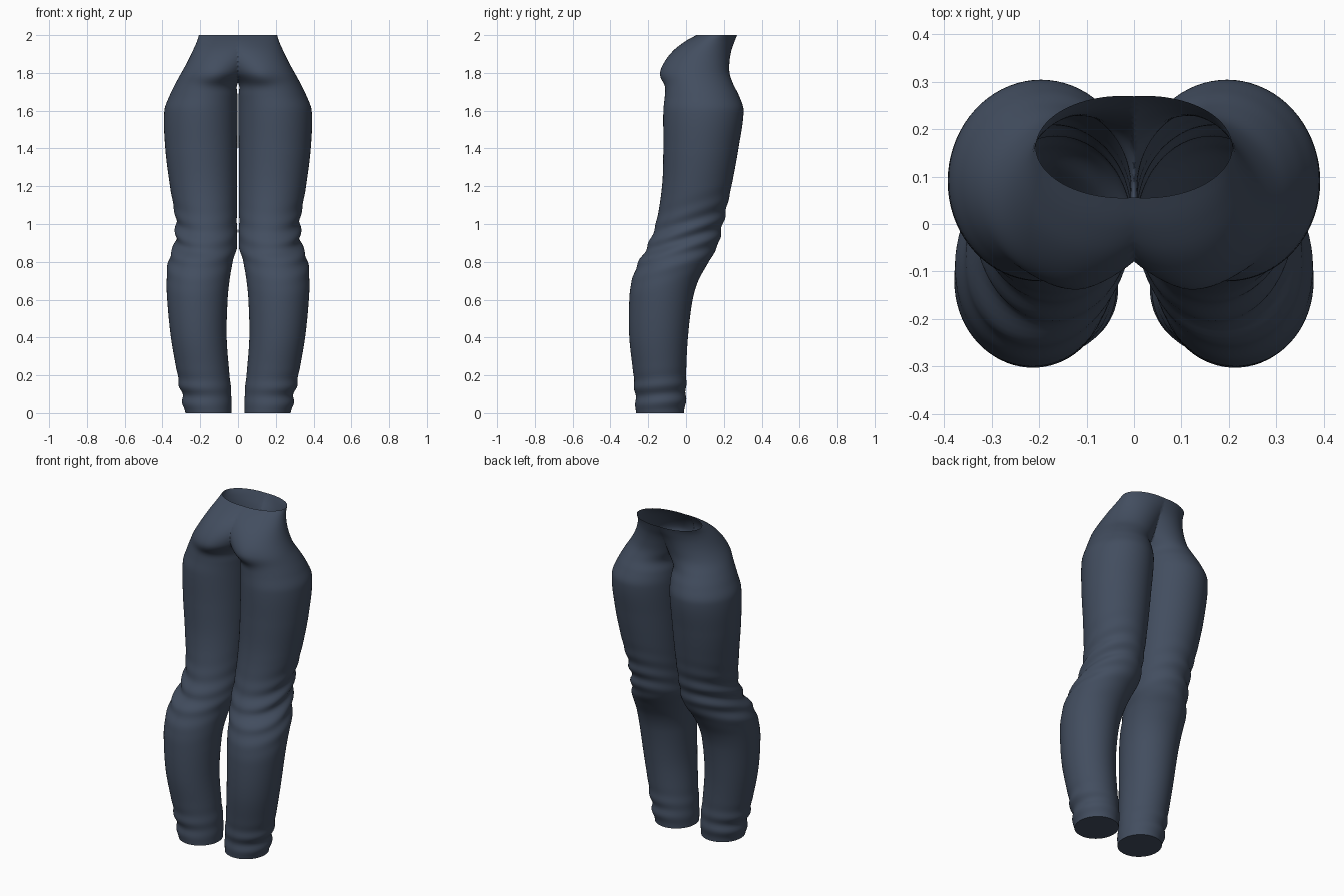
import bpy
import bmesh
from math import sin, cos, pi, exp

cube = bpy.data.objects.get("Cube")
if cube:
    bpy.data.objects.remove(cube)

SEGMENTS = 72
ROWS = 160

# Leg outline by height: z, inner x, outer x, front y, back y
PROFILE = [
    (0, .035, .28, -.265, -.01),
    (.1, .035, .3, -.27, 0),
    (.2, .045, .32, -.278, 0),
    (.4, .06, .355, -.3, .01),
    (.6, .055, .375, -.3, .035),
    (.7, .045, .378, -.287, .065),
    (.8, .028, .37, -.25, .12),
    (.88, .006, .34, -.205, .165),
    (1, .006, .328, -.16, .195),
    (1.2, .005, .36, -.127, .24),
    (1.4, .004, .385, -.12, .277),
    (1.6, .002, .39, -.12, .304),
    (1.68, .003, .362, -.112, .28),
    (1.74, .004, .333, -.11, .25),
    (1.8, -.04, .3, -.125, .23),
    (1.86, -.07, .267, -.11, .23),
    (1.92, -.1, .238, -.065, .24),
    (1.97, -.14, .216, 0, .258),
    (2, -.16, .207, .055, .27),
]


def outline(z):
    """Smoothly interpolated profile row at height z."""
    last = len(PROFILE) - 1
    i = next((k for k in range(last) if z <= PROFILE[k + 1][0]), last - 1)
    a, b = PROFILE[i], PROFILE[i + 1]
    before, after = PROFILE[max(i - 1, 0)], PROFILE[min(i + 2, last)]
    span = b[0] - a[0]
    t = (z - a[0]) / span
    row = []
    for k in range(1, 5):
        m0 = (b[k] - before[k]) / (b[0] - before[0]) * span
        m1 = (after[k] - a[k]) / (after[0] - a[0]) * span
        d = b[k] - a[k]
        row.append(a[k] + t * (m0 + t * (3 * d - 2 * m0 - m1 + t * (m0 + m1 - 2 * d))))
    return row


def bell(value, centre, width):
    return exp(-((value - centre) / width) ** 2)


def folds(z, y):
    """Slanted cloth folds at the knee and level ones at the ankle."""
    knee = z - .35 * y
    wave = .009 * bell(knee, .93, .13) * cos(20 * pi * (knee - .97))
    return wave + .008 * bell(z, .1, .08) * cos(20 * pi * (z - .05 - .1 * y))


def cloth_point(z, angle):
    x0, x1, y0, y1 = outline(z)
    cx, cy = (x0 + x1) / 2, (y0 + y1) / 2
    c, s = cos(angle), sin(angle)
    # folds fade on the inner thigh so that the legs never cross
    fold = folds(z, s * (y1 - y0) / 2) * (.6 + .4 * c)
    x = cx + c * ((x1 - x0) / 2 + fold)
    y = cy + s * ((y1 - y0) / 2 + fold)
    # rounded seat, with a firmer crease below it
    if s < 0:
        drop = .035 if z < 1.77 else .07
        y += .016 * s * bell(x, .11, .085) * bell(z, 1.77, drop)
    return x, y, z


# Trousers: one leg and half of the hips, cut at the middle and mirrored
bm = bmesh.new()
rings = []
for r in range(ROWS + 1):
    z = 2 * r / ROWS
    rings.append([bm.verts.new(cloth_point(z, 2 * pi * k / SEGMENTS)) for k in range(SEGMENTS)])
for low, high in zip(rings, rings[1:]):
    for k in range(SEGMENTS):
        n = (k + 1) % SEGMENTS
        bm.faces.new((low[k], low[n], high[n], high[k]))
bm.faces.new(rings[0][::-1])
bmesh.ops.bisect_plane(bm, geom=bm.verts[:] + bm.edges[:] + bm.faces[:], dist=.00001,
                       plane_co=(0, 0, 0), plane_no=(1, 0, 0), clear_inner=True)
mesh = bpy.data.meshes.new("trousers")
bm.to_mesh(mesh)
bm.free()

trousers = bpy.data.objects.new("trousers", mesh)
bpy.context.collection.objects.link(trousers)

cloth = bpy.data.materials.new("slate blue cloth")
cloth.use_nodes = True
colour = (.055, .075, .115, 1)
cloth.diffuse_color = colour
cloth.node_tree.nodes["Principled BSDF"].inputs["Base Color"].default_value = colour
mesh.materials.append(cloth)

mirror = trousers.modifiers.new("mirror", "MIRROR")
mirror.use_clip = True
mirror.merge_threshold = .0005

bpy.context.view_layer.objects.active = trousers
trousers.select_set(True)
bpy.ops.object.shade_smooth_by_angle(angle=pi / 4)
